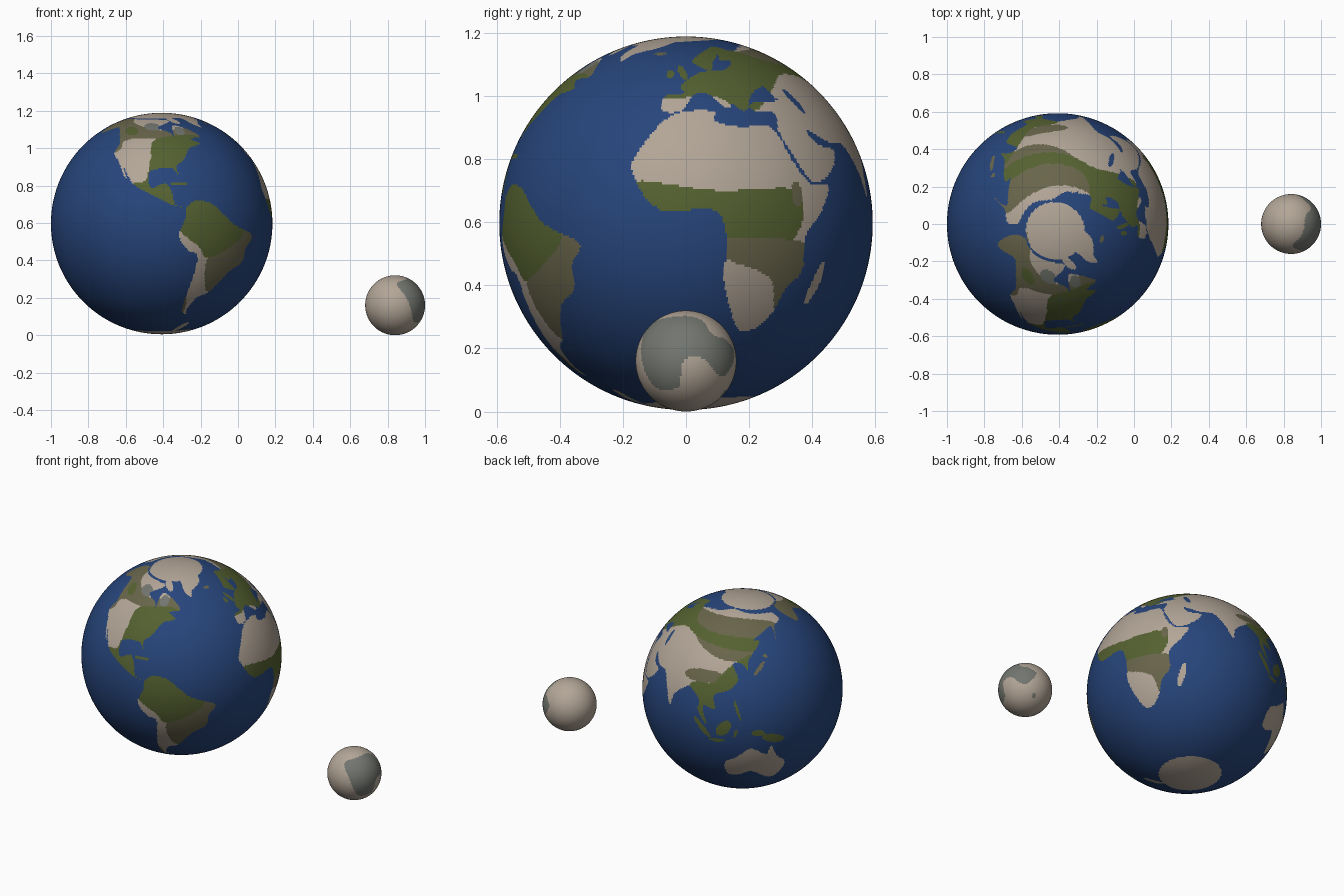
import bpy
import bmesh
import math

default_cube = bpy.data.objects.get("Cube")
if default_cube:
    bpy.data.objects.remove(default_cube, do_unlink=True)

# ---------- materials ----------
SEA, SAND, GREEN, OLIVE, GREY = range(5)


def make_material(name, red, green, blue):
    colour = (red, green, blue, 1)
    material = bpy.data.materials.new(name)
    material.use_nodes = True
    material.diffuse_color = colour
    shader = material.node_tree.nodes["Principled BSDF"]
    shader.inputs["Base Color"].default_value = colour
    shader.inputs["Roughness"].default_value = 0.8
    return material


materials = [
    make_material("ocean blue", 0.02, 0.06, 0.2),
    make_material("pale sand", 0.45, 0.38, 0.31),
    make_material("forest green", 0.09, 0.12, 0.03),
    make_material("dull olive", 0.14, 0.13, 0.07),
    make_material("stone grey", 0.17, 0.18, 0.16),
]


# ---------- helpers: a longitude/latitude map wrapped on a sphere ----------
def rounded(outline, steps=4):
    """Run a smooth closed curve through the outline points."""
    curve = []
    count = len(outline)
    for i in range(count):
        before, start, end, after = (outline[(i + k) % count] for k in (-1, 0, 1, 2))
        for step in range(steps):
            t = step / steps
            curve.append(tuple(
                b + t * (c - a + t * (2 * a - 5 * b + 4 * c - d + t * (3 * (b - c) + d - a))) / 2
                for a, b, c, d in zip(before, start, end, after)))
    return curve


class SurfaceMap:
    def __init__(self, columns, base):
        self.columns, self.rows = columns, columns // 2
        self.cells = [[base] * columns for _ in range(self.rows)]

    def column(self, longitude):
        position = math.ceil((longitude / 360 + 0.5) * self.columns - 0.5)
        return min(max(position, 0), self.columns)

    def latitude(self, row):
        return (row + 0.5) / self.rows * 180 - 90

    def region(self, colour, outline, land_only=False):
        """Fill a rounded outline of (longitude, latitude) points in degrees."""
        curve = rounded(outline)
        edges = list(zip(curve, curve[1:] + curve[:1]))
        for row, cells in enumerate(self.cells):
            latitude = self.latitude(row)
            crossings = sorted(
                a + (latitude - b) * (c - a) / (d - b)
                for (a, b), (c, d) in edges if (b > latitude) != (d > latitude))
            for start, end in zip(crossings[::2], crossings[1::2]):
                for column in range(self.column(start), self.column(end)):
                    if not land_only or cells[column] != SEA:
                        cells[column] = colour

    def patch(self, colour, longitude, latitude, width, height, lean=0, land_only=False):
        """Fill an oval; lean shifts it sideways towards its top."""
        outline = []
        for corner in range(8):
            angle = corner * math.tau / 8
            rise = math.sin(angle)
            outline.append((longitude + width * math.cos(angle) + lean * rise,
                            latitude + height * rise))
        self.region(colour, outline, land_only)

    def cap(self, colour, side, edge, swing, furthest):
        """Fill a polar cap whose edge latitude swings around the globe."""
        for row, cells in enumerate(self.cells):
            for column in range(self.columns):
                longitude = (column / self.columns - 0.5) * 360
                limit = edge + swing * math.cos(math.radians(longitude - furthest))
                if side * self.latitude(row) > limit:
                    cells[column] = colour

    def lookup(self, direction):
        longitude = math.atan2(direction.y, direction.x) / math.tau + 0.5
        latitude = math.asin(direction.normalized().z) / math.pi + 0.5
        row = min(int(latitude * self.rows), self.rows - 1)
        return self.cells[row][int(longitude * self.columns) % self.columns]


def make_ball(name, radius, centre, surface):
    bm = bmesh.new()
    bmesh.ops.create_uvsphere(bm, u_segments=surface.columns,
                              v_segments=surface.rows, radius=radius)
    for face in bm.faces:
        face.material_index = surface.lookup(face.calc_center_median())
        face.smooth = True
    mesh = bpy.data.meshes.new(name)
    bm.to_mesh(mesh)
    bm.free()
    for material in materials:
        mesh.materials.append(material)
    ball = bpy.data.objects.new(name, mesh)
    ball.location = centre
    bpy.context.collection.objects.link(ball)


planet_map = SurfaceMap(480, SEA)


def land(*outline):
    planet_map.region(SAND, list(outline))


def island(colour, *oval):
    planet_map.patch(colour, *oval)


def biome(colour, *outline):
    planet_map.region(colour, list(outline), land_only=True)


def biome_patch(colour, *oval):
    planet_map.patch(colour, *oval, land_only=True)


# ---------- continents ----------
# north america
land((-166, 62), (-165, 68), (-156, 71), (-130, 70), (-85, 69), (-82, 66), (-94, 60), (-82, 55),
     (-80, 51), (-78, 62), (-65, 59), (-56, 52), (-66, 50), (-60, 46), (-70, 43), (-76, 35),
     (-81, 31), (-80, 25), (-84, 30), (-97, 28), (-96, 19), (-90, 21), (-87, 21), (-84, 15),
     (-83, 10), (-77, 8), (-85, 10), (-97, 16), (-106, 21), (-113, 30), (-110, 23), (-118, 34),
     (-124, 40), (-124, 48), (-140, 60), (-160, 55))
# south america
land((-77, 8), (-72, 12), (-62, 10), (-50, 0), (-35, -6), (-39, -13), (-40, -21), (-48, -26),
     (-57, -38), (-65, -42), (-69, -51), (-67, -55), (-73, -52), (-73, -40), (-70, -18),
     (-76, -14), (-81, -6), (-77, 4))
# africa
land((-17, 15), (-17, 21), (-6, 35), (10, 37), (11, 33), (20, 31), (32, 31), (37, 20), (43, 12),
     (51, 12), (47, 4), (40, -4), (40, -15), (35, -20), (32, -28), (27, -34), (19, -34),
     (12, -17), (13, -8), (9, 4), (-8, 4))
# europe
land((-9, 37), (-9, 43), (-1, 44), (-2, 48), (8, 54), (20, 55), (29, 60), (22, 61), (24, 65),
     (17, 60), (13, 55), (6, 58), (5, 62), (25, 71), (40, 67), (60, 69), (60, 40), (42, 41),
     (37, 47), (28, 43), (23, 37), (13, 45), (18, 40), (16, 38), (9, 44), (3, 43), (-2, 37))
# asia
land((58, 69), (73, 72), (104, 77), (140, 73), (180, 69), (178, 63), (164, 60), (157, 51),
     (160, 61), (136, 54), (141, 52), (130, 42), (129, 35), (125, 39), (118, 39), (122, 30),
     (117, 24), (107, 20), (109, 12), (101, 13), (104, 2), (98, 10), (98, 16), (91, 22),
     (87, 21), (80, 15), (78, 8), (73, 17), (67, 25), (57, 26), (48, 30), (51, 25), (59, 23),
     (55, 17), (44, 13), (35, 28), (36, 36), (27, 37), (27, 40), (40, 41), (50, 45))
island(SEA, 50, 41, 2, 5, -2)
# australia
land((114, -23), (122, -18), (130, -12), (139, -17), (142, -11), (146, -19), (153, -26),
     (150, -37), (144, -39), (131, -31), (123, -34), (115, -34))
# antarctica and its peninsula
planet_map.cap(SAND, -1, 72, -4, 80)
island(SAND, -62, -70, 5, 7, 4)
# polar ice and the big northern island
planet_map.cap(SAND, 1, 75, 4, 70)
land((-62, 78), (-54, 70), (-52, 65), (-44, 60), (-40, 65), (-22, 71), (-18, 78))
island(SAND, -75, 69, 6, 5, -6)

# ---------- islands: warm ones are wooded ----------
island(SAND, 47, -19, 2, 7, 2)
for oval in ((-80, 21, 5, 1), (-2, 54, 2, 4, -2), (-8, 53, 2, 2), (122, 12, 1, 6, -2),
             (114, 1, 4, 5, 2), (101, 0, 2, 6, -5), (110, -7, 5, 1), (121, -2, 1, 3, 1),
             (134, -2, 4, 2), (143, -6, 6, 3, -3)):
    island(GREEN, *oval)
for oval in ((137, 36, 2, 4, 4), (143, 43, 2, 1), (-19, 65, 5, 1), (172, -41, 1, 5, 4)):
    island(OLIVE, *oval)

# ---------- vegetation belts, painted on land only ----------
# northern woods and prairie edge
biome(OLIVE, (-170, 72), (-140, 71), (-125, 65), (-90, 57), (-60, 60), (-52, 50), (-115, 50),
      (-120, 42), (-130, 40), (-170, 54))
biome(GREEN, (-94, 50), (-97, 36), (-99, 23), (-106, 20), (-85, 6), (-76, 7), (-60, 25),
      (-55, 51))
biome_patch(GREEN, -120, 57, 7, 4, -4)
biome_patch(GREY, -100, 61, 9, 4, -3)
biome_patch(GREY, -73, 57, 5, 4)
# rainforest, highlands and the cold southern coast
biome(OLIVE, (-42, -2), (-30, -5), (-40, -30), (-55, -38), (-62, -34), (-64, -18), (-47, -10))
biome(GREEN, (-82, 7), (-70, 14), (-50, 10), (-42, -2), (-47, -10), (-64, -18), (-70, -12),
      (-80, -4))
biome_patch(OLIVE, -74, -48, 3, 8, -1)
# savanna
biome(GREEN, (-18, 13), (10, 10), (37, 10), (35, -5), (12, -6), (8, 3), (-10, 2))
biome(OLIVE, (10, -5), (34, -5), (42, -8), (42, -18), (33, -28), (28, -17), (13, -11))
biome_patch(OLIVE, 37, 9, 2, 4)
# taiga, steppe and mixed forest
biome(OLIVE, (40, 66), (60, 58), (100, 43), (125, 41), (165, 50), (165, 64), (110, 70))
biome(GREEN, (-12, 43), (12, 43), (25, 36), (45, 48), (60, 53), (90, 50), (140, 46), (142, 54),
      (90, 57), (60, 60), (25, 72), (-12, 62))
# mountains and monsoon forest
biome_patch(OLIVE, 98, 30, 14, 4, 3)
biome(GREEN, (90, 24), (106, 27), (112, 34), (124, 42), (135, 44), (129, 30), (112, 0), (95, 5))

# ---------- moon: sand ground with grey plains ----------
moon_map = SurfaceMap(144, SAND)
moon_map.region(GREY, [
    (-85, 45), (-67, 15), (-52, -22), (-40, -34), (-20, -34), (-8, -28), (-3, 0), (18, 4),
    (40, -15), (58, -14), (75, 10), (60, 25), (38, 32), (32, 54), (0, 64), (-60, 57)])
moon_map.patch(GREY, 75, -40, 6, 5)

make_ball("planet", 0.592, (-0.408, 0, 0.597), planet_map)
make_ball("moon", 0.16, (0.84, 0, 0.16), moon_map)
